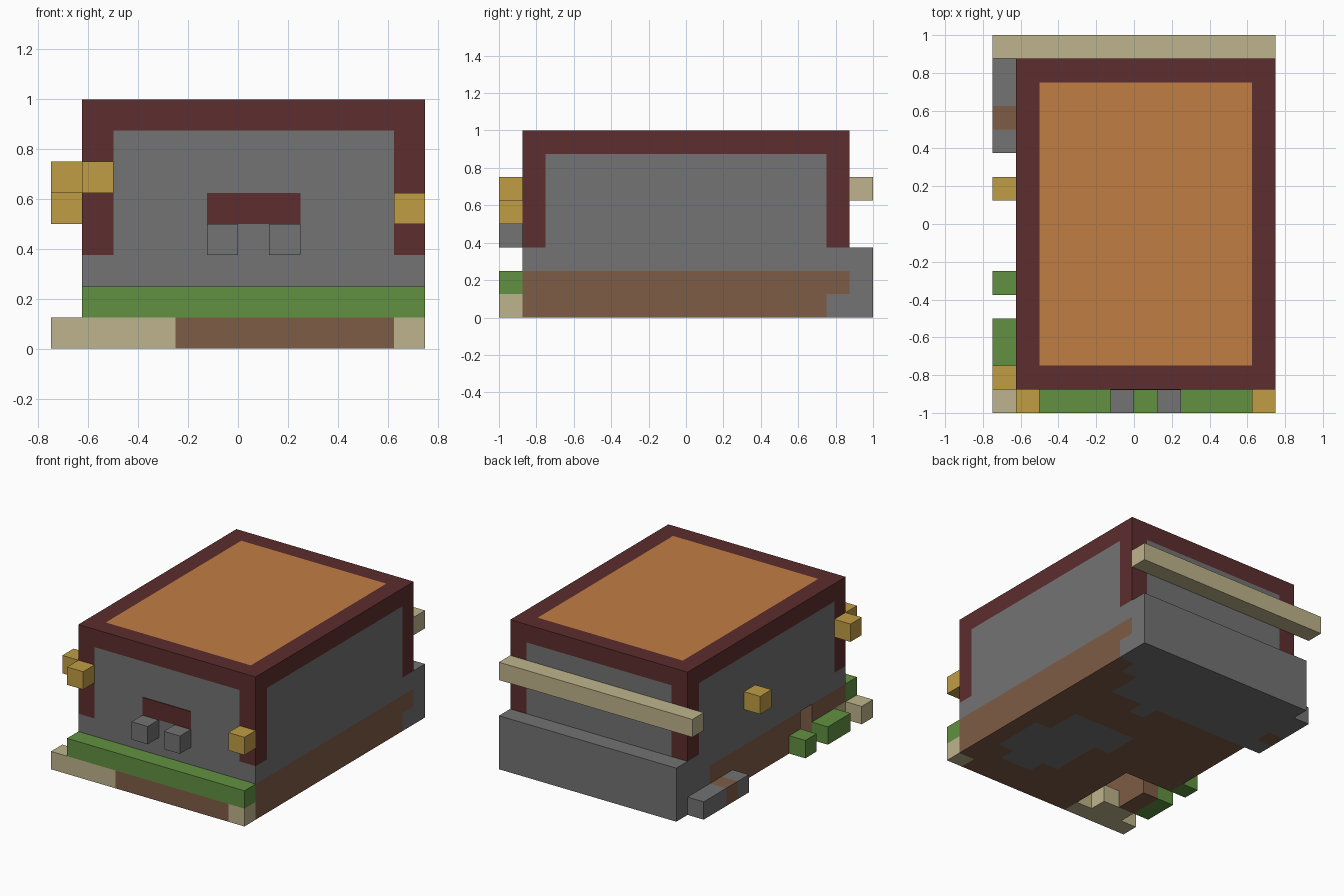
import bpy
import bmesh
from itertools import product

old = bpy.data.objects.get("Cube")
if old:
    bpy.data.objects.remove(old, do_unlink=True)

U = 0.125  # block size


def material(name, rgb):
    lin = [((c / 255 + 0.055) / 1.055) ** 2.4 for c in rgb] + [1.0]
    m = bpy.data.materials.new(name)
    m.use_nodes = True
    m.diffuse_color = lin
    m.node_tree.nodes["Principled BSDF"].inputs["Base Color"].default_value = lin
    return m


GRAY = material("stone gray", (115, 115, 115))
RED = material("dark red", (93, 45, 46))
BROWN = material("earth brown", (126, 92, 70))
ORANGE = material("roof orange", (193, 125, 66))
GREEN = material("leaf green", (97, 145, 64))
TAN = material("pale tan", (190, 180, 140))
YELLOW = material("lamp yellow", (192, 157, 69))


def finish(name, bm, mats):
    mesh = bpy.data.meshes.new(name)
    bm.to_mesh(mesh)
    bm.free()
    for m in mats:
        mesh.materials.append(m)
    obj = bpy.data.objects.new(name, mesh)
    bpy.context.collection.objects.link(obj)
    return obj


def box(name, mat, x, y, z):
    """Axis-aligned box; each range is given in block units."""
    bm = bmesh.new()
    bmesh.ops.create_cube(bm, size=1)
    for v in bm.verts:
        v.co = [(r[0] if c < 0 else r[1]) * U for c, r in zip(v.co, (x, y, z))]
    return finish(name, bm, [mat])


# Base: two layers of blocks with a side burrow and stone patches
NX, NY = 11, 14


def filled(i, j, k):
    if not (0 <= i < NX and 0 <= j < NY and 0 <= k < 2):
        return False
    if (i, j, k) == (1, 0, 0):
        return True
    burrow = (i in (1, 2) and j <= 3) or (i == 0 and j == 3)
    return not burrow


def base_colour(i, j, k):
    if k == 1:
        return 1 if i == 0 and j >= 12 else 0
    if j == 0 and i <= 1:
        return 2
    edge = {10: 13, 9: 12, 6: 9}.get(i, 10)
    island = ((j in (5, 6) and 5 <= i <= 8) or (2 <= j <= 4 and 6 <= i <= 9)
              or (j == 1 and i in (7, 8)))
    return 1 if j >= edge or island else 0


bm = bmesh.new()
for cell in product(range(NX), range(NY), range(2)):
    if not filled(*cell):
        continue
    for axis, side in product(range(3), (0, 1)):
        near = list(cell)
        near[axis] += 2 * side - 1
        if filled(*near):
            continue
        ring = []
        for a, b in ((0, 0), (1, 0), (1, 1), (0, 1)):
            p = [cell[0] - 5, cell[1] - 7, cell[2]]
            p[axis] += side
            p[(axis + 1) % 3] += a
            p[(axis + 2) % 3] += b
            ring.append(bm.verts.new([c * U for c in p]))
        face = bm.faces.new(ring if side else ring[::-1])
        face.material_index = base_colour(*cell)
bmesh.ops.remove_doubles(bm, verts=bm.verts, dist=0.001)
finish("base", bm, [BROWN, GRAY, TAN])

# Walls
box("wall_footing", GRAY, (-5, 6), (-7, 7), (2, 3))
box("front_back_wall", GRAY, (-4, 5), (-7, 7), (3, 7))
box("side_wall", GRAY, (-5, 6), (-6, 6), (3, 7))

# Dark frame: corner posts and top rails
for x, side in ((-5, "right"), (5, "left")):
    for y, end in ((-7, "front"), (6, "back")):
        box(f"{end}_{side}_post", RED, (x, x + 1), (y, y + 1), (3, 8))
    box(f"{side}_rail", RED, (x, x + 1), (-6, 6), (7, 8))
for y, end in ((-7, "front"), (6, "back")):
    box(f"{end}_rail", RED, (-4, 5), (y, y + 1), (7, 8))
box("roof_panel", ORANGE, (-4, 5), (-6, 6), (7, 8))

# Front details
box("front_lintel", RED, (-1, 2), (-7.04, -7), (4, 5))
for n, x in enumerate((-1, 1)):
    box(f"front_knob_{n + 1}", GRAY, (x, x + 1), (-8, -7), (3, 4))
box("front_hedge", GREEN, (-5, 6), (-8, -7), (1, 2))
box("front_step_right", TAN, (-6, -2), (-8, -7), (0, 1))
box("front_step_middle", BROWN, (-2, 5), (-8, -7), (0, 1))
box("front_step_left", TAN, (5, 6), (-8, -7), (0, 1))

# Lamps
box("front_right_lamp", YELLOW, (-5, -4), (-8, -7), (5, 6))
box("front_left_lamp", YELLOW, (5, 6), (-8, -7), (4, 5))
box("side_front_lamp", YELLOW, (-6, -5), (-7, -6), (5, 6))
box("side_middle_lamp", YELLOW, (-6, -5), (1, 2), (4, 5))

# Back details
box("back_beam", TAN, (-6, 6), (7, 8), (5, 6))
box("back_ledge", GRAY, (-5, 6), (7, 8), (0, 3))

# Low blocks along the right side
for name, mat, y0, y1 in (("side_stone_back", GRAY, 5, 7),
                          ("side_earth", BROWN, 4, 5),
                          ("side_stone_front", GRAY, 3, 4),
                          ("side_bush_back", GREEN, -3, -2),
                          ("side_bush_front", GREEN, -6, -4)):
    box(name, mat, (-6, -5), (y0, y1), (0, 1))
